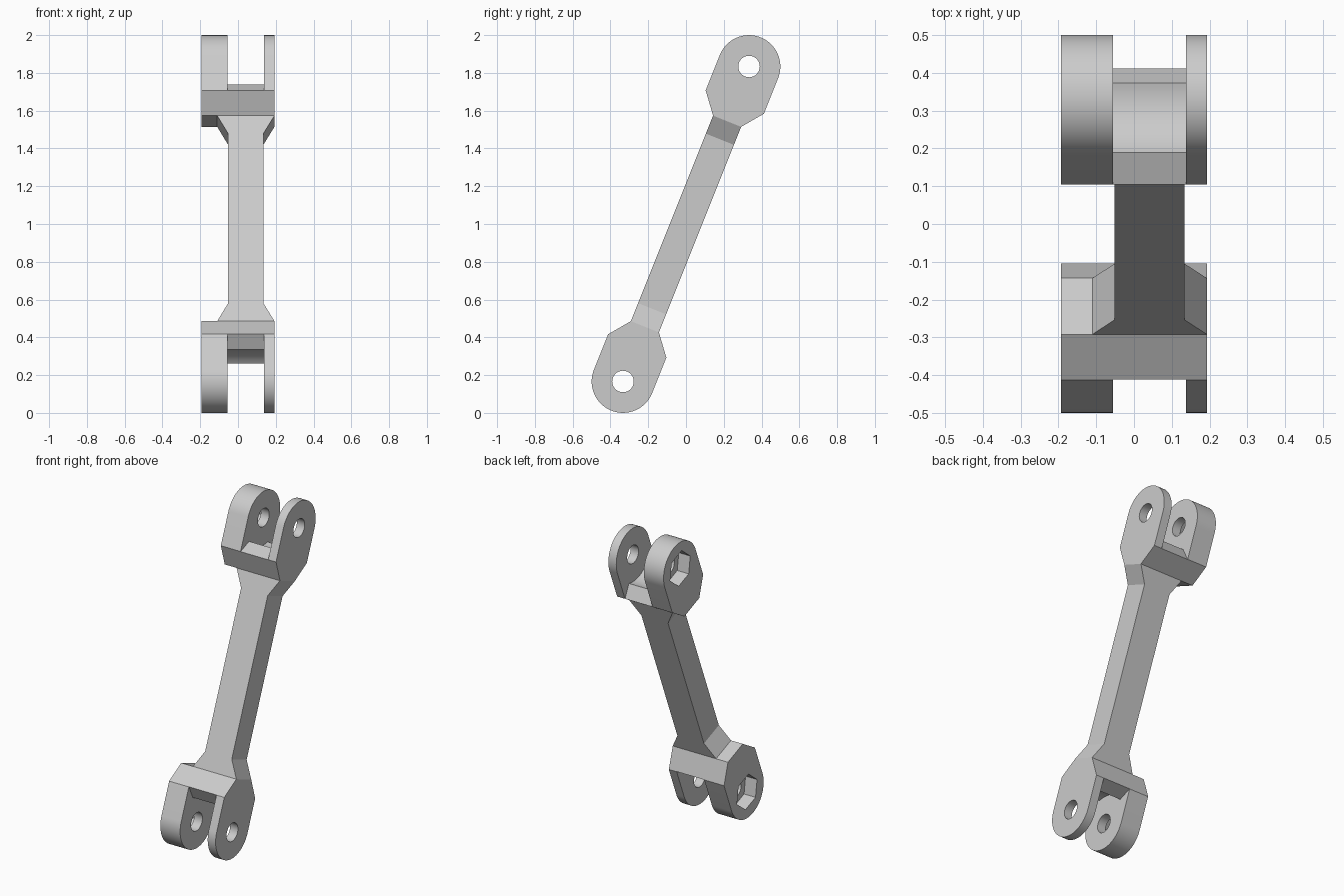
import bpy, bmesh, math
from mathutils import Matrix

if "Cube" in bpy.data.objects:
    bpy.data.objects.remove(bpy.data.objects["Cube"], do_unlink=True)

TILT = -math.atan2(0.667, 1.667)   # lean of the link towards the back
PIN = 0.898                        # pin centre distance from the middle
SHOULDER, NECK, FLARE = PIN - 0.203, 0.586, 0.483
EYE_R, NECK_HALF, HALF_X = 0.166, 0.08, 0.193
SLOT = (-0.055, 0.138)             # slot between the two fork plates

grey = bpy.data.materials.new("light_grey")
grey.use_nodes = True
grey.diffuse_color = (0.6, 0.6, 0.6, 1)
grey.node_tree.nodes["Principled BSDF"].inputs["Base Color"].default_value = (0.6, 0.6, 0.6, 1)


def arc(radius, start, end, steps):
    """Points on an arc around the pin, angles in degrees."""
    angles = [math.radians(start + (end - start) * i / steps) for i in range(steps + 1)]
    return [(radius * math.cos(a), PIN + radius * math.sin(a)) for a in angles]


def prism(name, points, lo, hi, along_x=True):
    """Extrude a flat outline between lo and hi, along x or along y."""
    bm = bmesh.new()
    place = (lambda p, d: (d, p[0], p[1])) if along_x else (lambda p, d: (p[0], d, p[1]))
    low = [bm.verts.new(place(p, lo)) for p in points]
    high = [bm.verts.new(place(p, hi)) for p in points]
    bm.faces.new(low)
    bm.faces.new(high[::-1])
    for i in range(len(points)):
        j = (i + 1) % len(points)
        bm.faces.new((low[j], low[i], high[i], high[j]))
    bmesh.ops.recalc_face_normals(bm, faces=bm.faces)
    mesh = bpy.data.meshes.new(name)
    bm.to_mesh(mesh)
    bm.free()
    mesh.materials.append(grey)
    obj = bpy.data.objects.new(name, mesh)
    bpy.context.collection.objects.link(obj)
    return obj


def activate(obj):
    bpy.ops.object.select_all(action='DESELECT')
    obj.select_set(True)
    bpy.context.view_layer.objects.active = obj


def cut(obj, cutter):
    """Subtract a cutter and remove it."""
    mod = obj.modifiers.new("cut", 'BOOLEAN')
    mod.operation, mod.solver, mod.object = 'DIFFERENCE', 'EXACT', cutter
    activate(obj)
    bpy.ops.object.modifier_apply(modifier=mod.name)
    bpy.data.objects.remove(cutter, do_unlink=True)


def fork(name, turn):
    # Eye-shaped outline tapering to the neck
    outline = arc(EYE_R, 0, 180, 40)
    outline += [(-EYE_R, SHOULDER), (-NECK_HALF, NECK), (NECK_HALF, NECK), (EYE_R, SHOULDER)]
    obj = prism(name, outline, -HALF_X, HALF_X)
    # Slot with a concave floor and sloping lips
    floor = arc(0.173, 235, 305, 16)
    lip = [(0.23, SHOULDER - 0.061), (0.23, PIN + 0.3), (-0.23, PIN + 0.3), (-0.23, SHOULDER - 0.061)]
    cut(obj, prism("slot_cutter", floor + lip, *SLOT))
    # Pin bore and hexagonal nut pocket
    cut(obj, prism("bore_cutter", arc(0.057, 0, 348.75, 31), -0.4, 0.4))
    cut(obj, prism("nut_cutter", arc(0.108, 0, 300, 5), -0.4, -HALF_X + 0.08))
    finish(obj, turn)


def finish(obj, turn):
    obj.data.transform(Matrix.Translation((0, 0, 1)) @ Matrix.Rotation(TILT + turn, 4, 'X'))
    activate(obj)
    bpy.ops.object.shade_smooth_by_angle(angle=math.radians(25))


# Forks at both ends
fork("upper_fork", 0)
fork("lower_fork", math.pi)

# Bar flaring out to the forks
half = [(-0.11, NECK), (-0.052, FLARE)]
other = [(0.134, FLARE), (HALF_X, NECK)]
side = half + [(x, -u) for x, u in half[::-1]] + [(x, -u) for x, u in other[::-1]] + other
finish(prism("bar", side, -NECK_HALF, NECK_HALF, along_x=False), 0)
